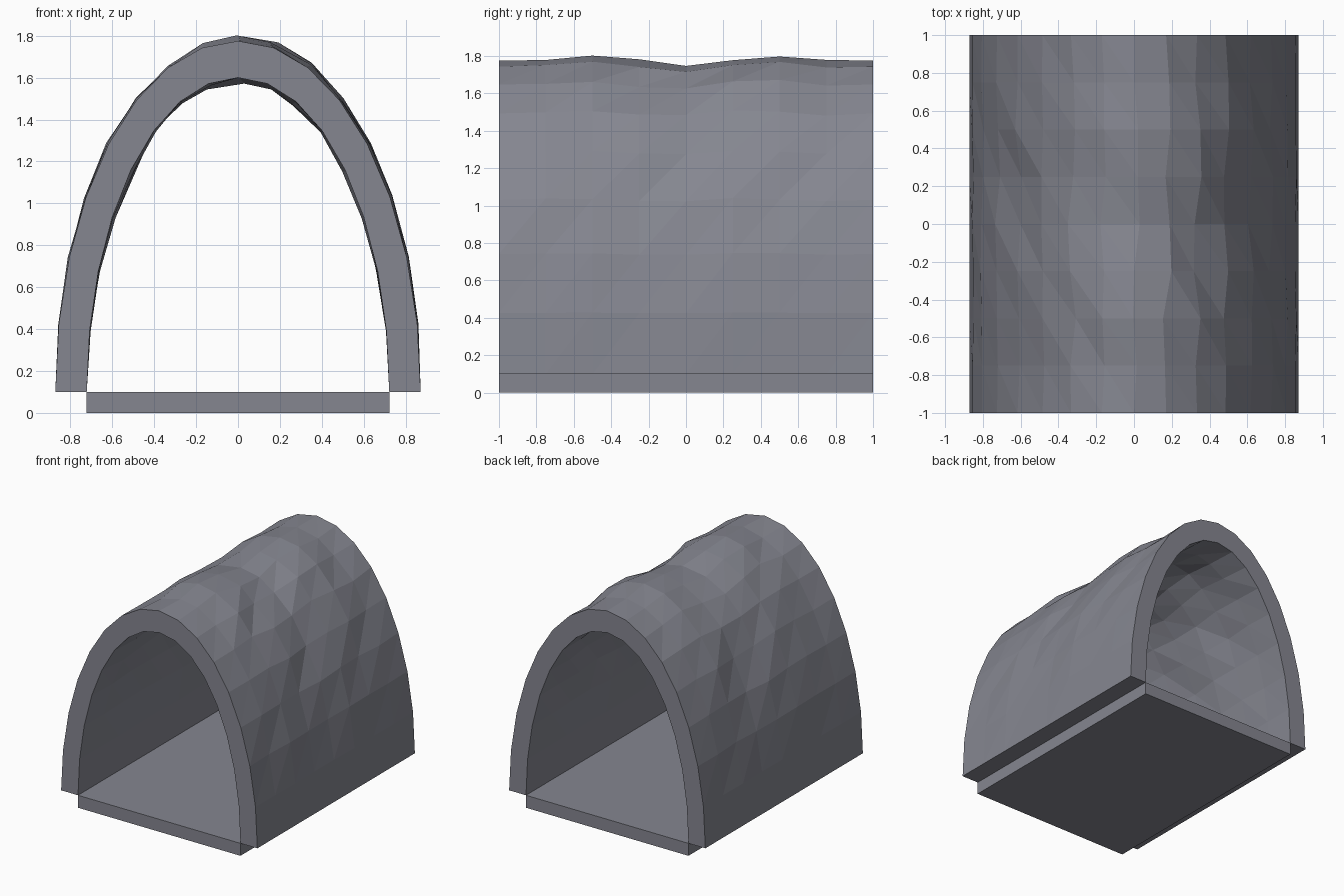
import bpy, bmesh, math, random

cube = bpy.data.objects.get("Cube")
if cube:
    bpy.data.objects.remove(cube, do_unlink=True)

rng = random.Random(4)
SEGMENTS, ROWS = 16, 8
BASE = 0.1

stone = bpy.data.materials.new("grey_stone")
stone.use_nodes = True
colour = (0.235, 0.24, 0.28, 1)
stone.diffuse_color = colour
stone.node_tree.nodes["Principled BSDF"].inputs["Base Color"].default_value = colour


def make_object(name, bm):
    bmesh.ops.recalc_face_normals(bm, faces=bm.faces)
    mesh = bpy.data.meshes.new(name)
    bm.to_mesh(mesh)
    bm.free()
    mesh.materials.append(stone)
    obj = bpy.data.objects.new(name, mesh)
    bpy.context.collection.objects.link(obj)
    return obj


def wobble(angle, y):
    """Uneven rock offset: none at the ends and feet, strongest at the crown."""
    if abs(y) > 0.99:
        return 0, 0
    fade = math.sin(angle) * (1 - y ** 4)
    wave = -0.028 * math.cos(2 * math.pi * y + 1.2 * math.cos(angle))
    dx = rng.uniform(-0.02, 0.03)
    dz = wave * math.sin(angle) + rng.uniform(-0.008, 0.008)
    return dx * fade, dz * fade


# Rough vaulted shell: two elliptical arches swept along the tunnel
bm = bmesh.new()
outer, inner = [], []
for j in range(ROWS + 1):
    y = -1 + 2 * j / ROWS
    rows = [], []
    for i in range(SEGMENTS + 1):
        a = math.pi * i / SEGMENTS
        dx, dz = wobble(a, y)
        for row, rx, rz in ((rows[0], 0.872, 1.675), (rows[1], 0.722, 1.5)):
            row.append(bm.verts.new((rx * math.cos(a) + dx, y,
                                     BASE + rz * math.sin(a) + dz)))
    outer.append(rows[0])
    inner.append(rows[1])

# Diagonally split facets on both surfaces
for grid in (outer, inner):
    for j in range(ROWS):
        for i in range(SEGMENTS):
            p, q = grid[j][i], grid[j + 1][i + 1]
            bm.faces.new((p, grid[j][i + 1], q))
            bm.faces.new((p, q, grid[j + 1][i]))

# End rims and feet close the wall thickness
for j in (0, ROWS):
    for i in range(SEGMENTS):
        bm.faces.new((outer[j][i], outer[j][i + 1], inner[j][i + 1], inner[j][i]))
for i in (0, SEGMENTS):
    for j in range(ROWS):
        bm.faces.new((outer[j][i], outer[j + 1][i], inner[j + 1][i], inner[j][i]))
make_object("tunnel_vault", bm)

# Floor slab
bm = bmesh.new()
bmesh.ops.create_cube(bm, size=1)
bmesh.ops.scale(bm, vec=(1.444, 2, BASE), verts=bm.verts)
bmesh.ops.translate(bm, vec=(0, 0, BASE / 2), verts=bm.verts)
make_object("tunnel_floor", bm)
